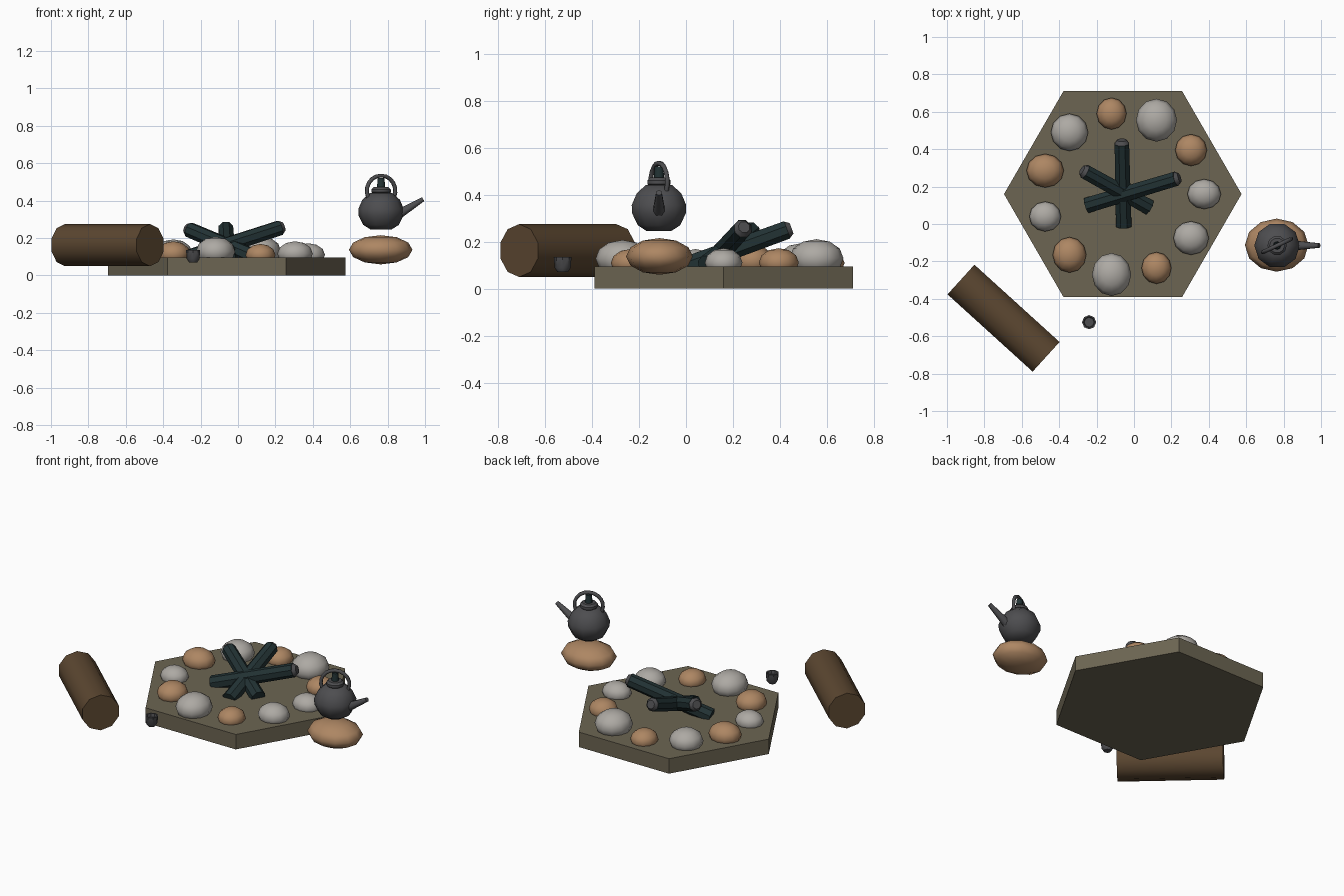
import bpy, bmesh, math
from mathutils import Vector, Matrix

if "Cube" in bpy.data.objects:
    bpy.data.objects.remove(bpy.data.objects["Cube"], do_unlink=True)


def material(name, r, g, b):
    m = bpy.data.materials.new(name)
    m.use_nodes = True
    m.diffuse_color = (r, g, b, 1)
    m.node_tree.nodes["Principled BSDF"].inputs["Base Color"].default_value = (r, g, b, 1)
    return m


EARTH = material("olive earth", 0.15, 0.13, 0.085)
GREY = material("grey stone", 0.42, 0.40, 0.37)
TAN = material("tan stone", 0.42, 0.24, 0.125)
BARK = material("brown bark", 0.105, 0.062, 0.030)
IRON = material("dark iron", 0.075, 0.075, 0.08)
CHAR = material("charred wood", 0.016, 0.032, 0.034)


def finish(name, bm, mat, angle=None):
    """Turn a bmesh into a named object, smooth below the given angle."""
    bmesh.ops.recalc_face_normals(bm, faces=bm.faces)
    mesh = bpy.data.meshes.new(name)
    bm.to_mesh(mesh)
    bm.free()
    mesh.materials.append(mat)
    obj = bpy.data.objects.new(name, mesh)
    bpy.context.collection.objects.link(obj)
    if angle:
        bpy.ops.object.select_all(action='DESELECT')
        obj.select_set(True)
        bpy.context.view_layer.objects.active = obj
        bpy.ops.object.shade_smooth_by_angle(angle=math.radians(angle))
    return obj


def rod(name, a, b, r1, r2, sides, mat, angle=None):
    """Cylinder or cone from a to b, with a flat side on top."""
    a, b = Vector(a), Vector(b)
    z = (b - a).normalized()
    x = Vector((0, 0, 1)).cross(z)
    x = x.normalized() if x.length > 0.01 else Vector((1, 0, 0))
    rot = Matrix((x, z.cross(x), z)).transposed().to_4x4()
    spin = Matrix.Rotation(math.pi / 2 - math.pi / sides, 4, 'Z')
    bm = bmesh.new()
    bmesh.ops.create_cone(bm, cap_ends=True, segments=sides, radius1=r1, radius2=r2,
                          depth=(b - a).length,
                          matrix=Matrix.Translation((a + b) / 2) @ rot @ spin)
    return finish(name, bm, mat, angle)


def stone(name, centre, size, mat):
    bm = bmesh.new()
    bmesh.ops.create_uvsphere(bm, u_segments=12, v_segments=6, radius=1,
                              matrix=Matrix.Translation(centre) @ Matrix.Diagonal((*size, 1)))
    return finish(name, bm, mat, 60)


def lathe(name, x, y, profile, sides, mat, angle):
    """Spin a (radius, height) profile about a vertical axis, with closed ends."""
    bm = bmesh.new()
    rings = []
    for r, z in profile:
        rings.append([bm.verts.new((x + r * math.cos(t), y + r * math.sin(t), z))
                      for t in (math.tau * i / sides for i in range(sides))])
    for low, high in zip(rings, rings[1:]):
        for i in range(sides):
            j = (i + 1) % sides
            bm.faces.new((low[i], low[j], high[j], high[i]))
    bm.faces.new(rings[0])
    bm.faces.new(rings[-1])
    return finish(name, bm, mat, angle)


# Hexagonal ground slab
FX, FY, TOP = -0.06, 0.16, 0.095
rod("ground_slab", (FX, FY, 0), (FX, FY, TOP), 0.635, 0.635, 6, EARTH).data.transform(
    Matrix.Translation((FX, FY, 0)) @ Matrix.Rotation(math.pi / 6, 4, 'Z')
    @ Matrix.Translation((-FX, -FY, 0)))

# Ring of stones: x, y, half width, half depth, colour
ring = [
    (-0.345, 0.49, 0.10, 0.10, GREY), (-0.12, 0.59, 0.08, 0.085, TAN),
    (0.12, 0.555, 0.11, 0.115, GREY), (0.305, 0.395, 0.085, 0.085, TAN),
    (0.375, 0.16, 0.09, 0.08, GREY), (0.305, -0.075, 0.095, 0.09, GREY),
    (0.12, -0.235, 0.08, 0.085, TAN), (-0.12, -0.27, 0.105, 0.115, GREY),
    (-0.345, -0.165, 0.09, 0.095, TAN), (-0.475, 0.04, 0.085, 0.08, GREY),
    (-0.475, 0.285, 0.10, 0.09, TAN)]
for i, (x, y, rx, ry, mat) in enumerate(ring):
    r = (rx + ry) / 2
    top = 0.165 + (r - 0.08) * 1.4
    stone(f"ring_stone_{i + 1}", (x, y, top - 0.72 * r), (rx, ry, 0.72 * r), mat)

# Charred firewood leaning together, with ashy tips on the raised ends
firewood = [((-0.055, -0.01, 0.09), (-0.065, 0.43, 0.25)),
            ((0.08, 0.09, 0.10), (-0.262, 0.28, 0.245)),
            ((-0.25, 0.10, 0.10), (0.225, 0.242, 0.255))]
for i, (a, b) in enumerate(firewood):
    a, b = Vector(a), Vector(b)
    step = (b - a).normalized()
    rod(f"firewood_{i + 1}", a, b, 0.045, 0.042, 8, CHAR, 40)
    rod(f"firewood_tip_{i + 1}", b, b + step * 0.02, 0.04, 0.026, 8, IRON, 40)

# Seating log
rod("seat_log", (-0.925, -0.297, 0.162), (-0.47, -0.71, 0.162), 0.1125, 0.1125, 10, BARK, 40)

# Kettle on its stone
KX, KY = 0.765, -0.115
stone("kettle_stone", (0.763, -0.113, 0.137), (0.17, 0.142, 0.078), TAN)
lathe("kettle_body", KX, KY,
      [(0.055, 0.245), (0.095, 0.27), (0.12, 0.32), (0.122, 0.355),
       (0.10, 0.405), (0.06, 0.44)], 10, IRON, 50)
lathe("kettle_lid", KX, KY, [(0.042, 0.435), (0.052, 0.445), (0.052, 0.46), (0.04, 0.472)],
      10, IRON, 40)
lathe("lid_knob", KX, KY, [(0.022, 0.47), (0.018, 0.52)], 8, CHAR, 50)
rod("kettle_spout", (0.855, KY, 0.325), (0.99, KY, 0.408), 0.028, 0.013, 8, IRON, 50)

# Arched handle, turned slightly from the spout
curve = bpy.data.curves.new("kettle_handle", 'CURVE')
curve.dimensions = '3D'
curve.bevel_depth = 0.011
curve.bevel_resolution = 1
curve.use_fill_caps = True
curve.materials.append(IRON)
arch = curve.splines.new('POLY')
arch.points.add(12)
for i, p in enumerate(arch.points):
    t = math.radians(-25 + 230 * i / 12)
    across, turn = 0.084 * math.cos(t), math.radians(25)
    p.co = (across * math.cos(turn), across * math.sin(turn), 0.082 * math.sin(t), 1)
handle = bpy.data.objects.new("kettle_handle", curve)
handle.location = (KX, KY, 0.452)
bpy.context.collection.objects.link(handle)

# Small mug on the ground beside the log
lathe("mug", -0.24, -0.525, [(0.022, 0.07), (0.034, 0.088), (0.038, 0.135), (0.03, 0.135),
                             (0.026, 0.115)], 8, IRON, 40)
